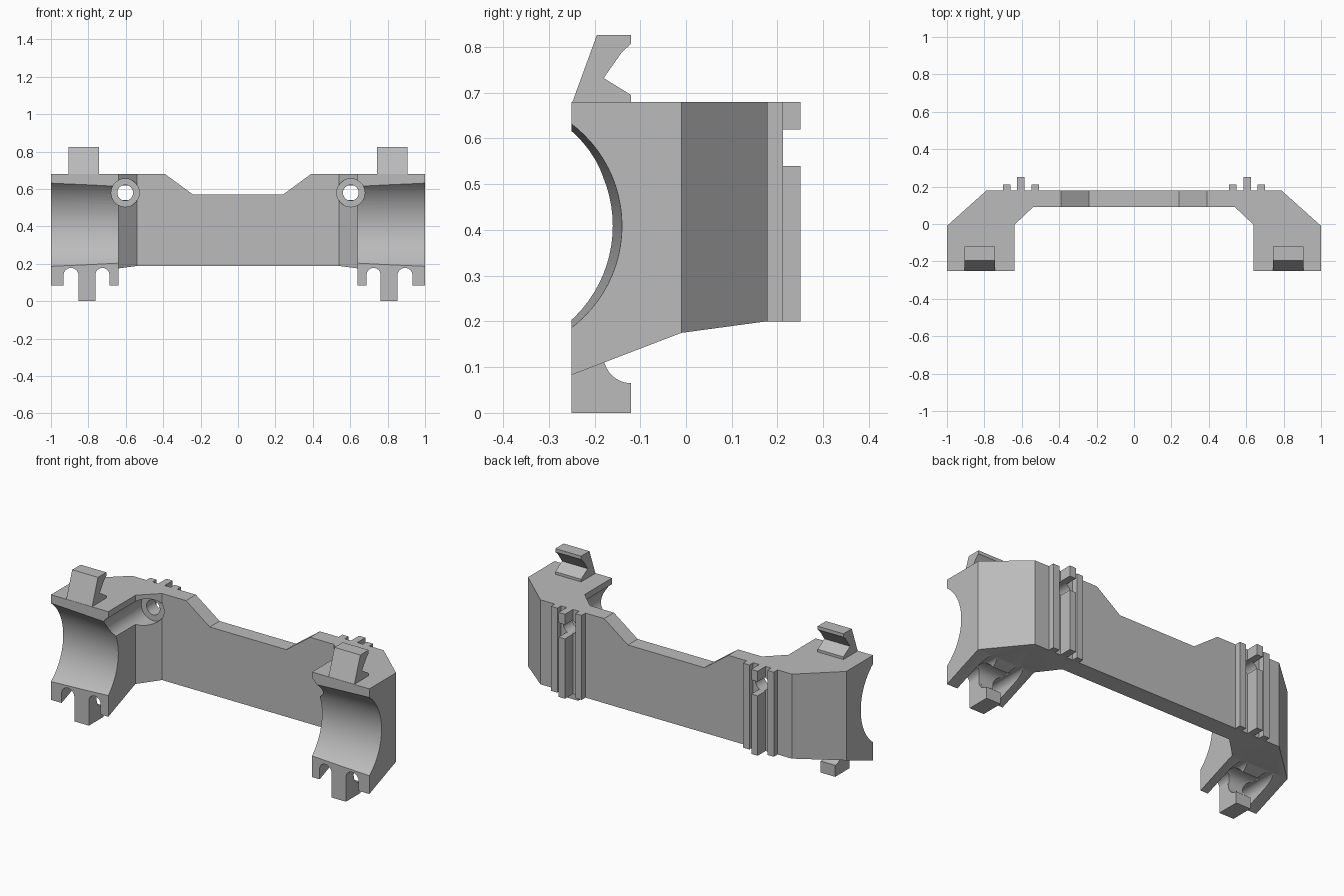
import bpy, bmesh, math

if "Cube" in bpy.data.objects:
    bpy.data.objects.remove(bpy.data.objects["Cube"])

grey = bpy.data.materials.new("plain_grey")
grey.use_nodes = True
GREY = (0.5, 0.5, 0.5, 1)
grey.diffuse_color = GREY
grey.node_tree.nodes["Principled BSDF"].inputs["Base Color"].default_value = GREY


def prism(name, pts, axis, a, b):
    """Extrude a closed 2D profile along an axis from a to b."""
    place = {"x": lambda p, t: (t, p[0], p[1]),
             "y": lambda p, t: (p[0], t, p[1]),
             "z": lambda p, t: (p[0], p[1], t)}[axis]
    bm = bmesh.new()
    rings = [[bm.verts.new(place(p, t)) for p in pts] for t in (a, b)]
    bm.faces.new(rings[0])
    bm.faces.new(rings[1])
    n = len(pts)
    for i in range(n):
        j = (i + 1) % n
        bm.faces.new((rings[0][i], rings[0][j], rings[1][j], rings[1][i]))
    bmesh.ops.recalc_face_normals(bm, faces=bm.faces)
    mesh = bpy.data.meshes.new(name)
    bm.to_mesh(mesh)
    bm.free()
    mesh.materials.append(grey)
    ob = bpy.data.objects.new(name, mesh)
    bpy.context.collection.objects.link(ob)
    return ob


def box(name, x, y, z):
    return prism(name, [(x[0], z[0]), (x[1], z[0]), (x[1], z[1]), (x[0], z[1])], "y", *y)


def arc(u, v, r, start=0, end=360, n=48):
    full = end - start == 360
    angles = [math.radians(start + (end - start) * i / n) for i in range(n if full else n + 1)]
    return [(u + r * math.cos(t), v + r * math.sin(t)) for t in angles]


def activate(ob):
    bpy.ops.object.select_all(action="DESELECT")
    ob.select_set(True)
    bpy.context.view_layer.objects.active = ob


def cut(target, cutter):
    mod = target.modifiers.new("cut", "BOOLEAN")
    mod.operation = "DIFFERENCE"
    mod.solver = "EXACT"
    mod.object = cutter
    activate(target)
    bpy.ops.object.modifier_apply(modifier=mod.name)
    bpy.data.objects.remove(cutter)


# Bracket body: bridge with two forward arms
TOP = 0.68
half = [(0.79, 0.178), (1, -0.01), (1, -0.25), (0.64, -0.25), (0.64, -0.005), (0.54, 0.09)]
outline = half + [(-x, y) for x, y in reversed(half)]
body = prism("bracket_body", outline, "z", 0, TOP)

# Sloping underside and the dip in the bridge
cut(body, prism("underside_cutter", [(-0.4, -0.1), (-0.4, 0.025), (-0.25, 0.083), (-0.01, 0.175),
                                     (0.175, 0.2), (0.4, 0.2), (0.4, -0.1)], "x", -1.2, 1.2))
cut(body, prism("dip_cutter", [(-0.24, 0.57), (0.24, 0.57), (0.39, TOP), (0.39, 0.8),
                               (-0.39, 0.8), (-0.39, TOP)], "y", -0.1, 0.4))

for s, side in ((1, "left"), (-1, "right")):
    # Round cradle, slightly deeper at the outer end
    cradle = prism("cradle_cutter", arc(-0.43, 0.409, 0.28, n=80), "x", s * 0.5, s * 1.1)
    for v in cradle.data.vertices:
        v.co.y += (abs(v.co.x) - 0.82) * 0.056
    cut(body, cradle)

    # Screw hole with counterbore
    cut(body, prism("counterbore_cutter", arc(s * 0.603, 0.58, 0.075), "y", -0.5, 0.1))
    cut(body, prism("hole_cutter", arc(s * 0.603, 0.58, 0.042), "y", 0, 0.4))

    # Arched slots either side of the hook, joined behind it
    for x, r in ((0.725, 0.0375), (0.893, 0.04)):
        arch = arc(s * x, 0.178 - r, r, 0, 180, 24)
        arch += [(s * x - r, -0.1), (s * x + r, -0.1)]
        cut(body, prism("slot_cutter", arch, "y", -0.4, 0.03))
    cut(body, prism("groove_cutter", arc(-0.12, 0.125, 0.06), "x", s * 0.725, s * 0.893))

    # Lower hook with hollow back
    hook = [(-0.25, 0.15), (-0.25, 0), (-0.12, 0)]
    hook += arc(-0.12, 0.125, 0.06, 270, 195, 16) + [(-0.19, 0.15)]
    prism(side + "_lower_hook", hook, "x", s * 0.762, s * 0.853)

    # Upper hook
    upper = [(-0.25, 0.675), (-0.195, 0.826), (-0.12, 0.826), (-0.12, 0.807), (-0.14, 0.789),
             (-0.18, 0.732), (-0.12, 0.695), (-0.12, 0.675)]
    prism(side + "_upper_hook", upper, "x", s * 0.743, s * 0.905)

    # Rear ribs, the middle one broken around the screw hole
    for label, x, depth, spans in (("inner", 0.527, 0.212, [(0.2, TOP)]),
                                   ("middle", 0.605, 0.25, [(0.2, 0.54), (0.62, TOP)]),
                                   ("outer", 0.68, 0.212, [(0.2, TOP)])):
        for z in spans:
            box(f"{side}_{label}_rib", (s * x - 0.02, s * x + 0.02), (0.176, depth), z)

for ob in [o for o in bpy.context.collection.objects if o.type == "MESH"]:
    activate(ob)
    bpy.ops.object.shade_smooth_by_angle(angle=math.radians(25))
